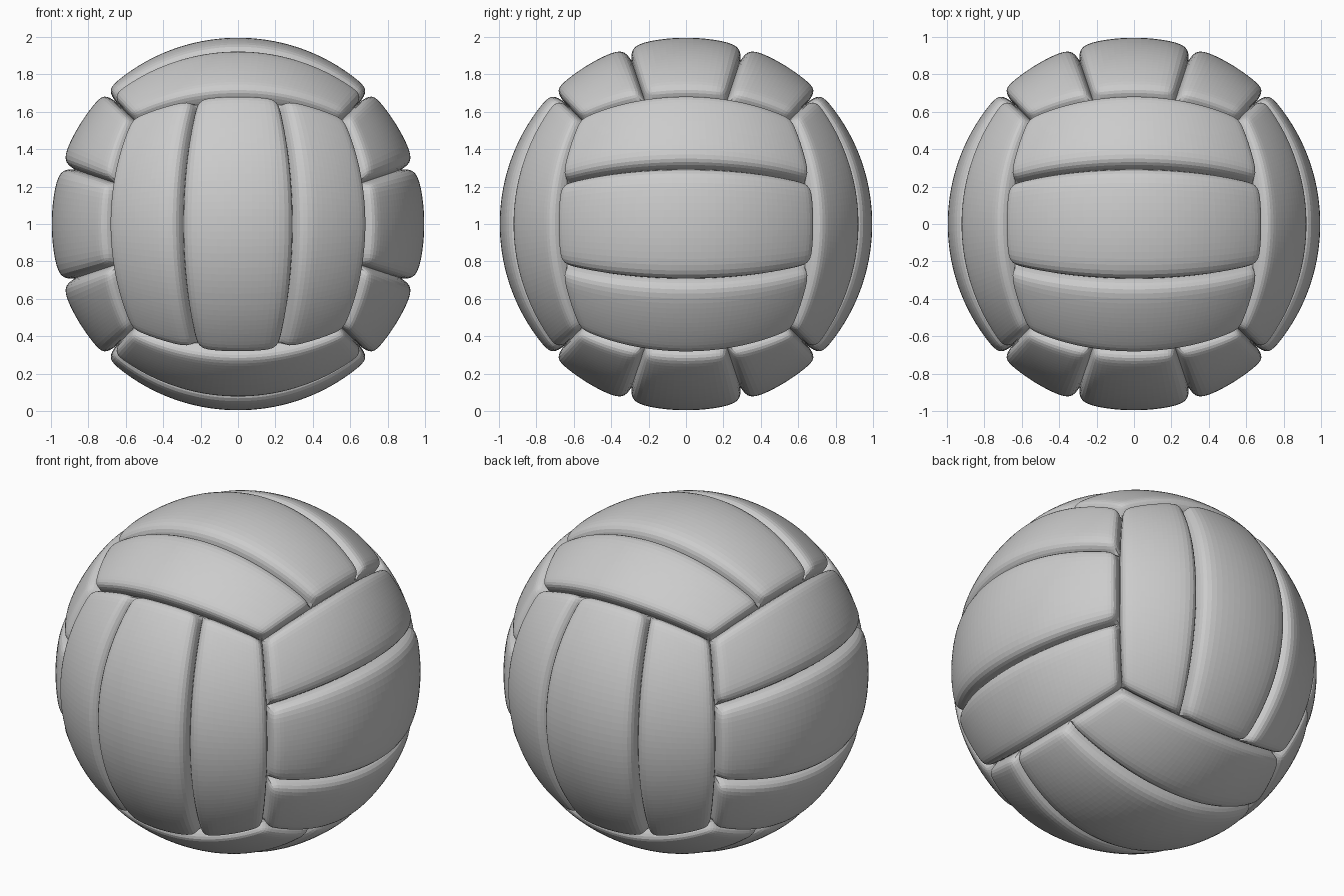
import bpy, bmesh
from mathutils import Vector

if "Cube" in bpy.data.objects:
    bpy.data.objects.remove(bpy.data.objects["Cube"])

N = 12                 # grid cells along each cube side (three strips of four)
GROOVE, OUTER = 0.925, 1.004
GAP = 0.025            # how far each panel rim pulls in from the seam

# Cube with a regular grid on each side; seams stay shared between panels
bm = bmesh.new()
bmesh.ops.create_cube(bm, size=2)
bmesh.ops.subdivide_edges(bm, edges=bm.edges[:], cuts=N - 1, use_grid_fill=True)
bm.normal_update()

# Sort faces into 18 strips: x sides split along z, y sides along x, z sides along y
panels = {}
for f in bm.faces:
    c = f.calc_center_median()
    a = max(range(3), key=lambda i: abs(c[i]))
    s = (a + 2) % 3
    strip = min(2, int((c[s] + 1) * 1.5))
    panels.setdefault((a, c[a] > 0, strip), []).append(f)

# Raise every strip into a padded panel
raised = set()
for (a, _, strip), faces in panels.items():
    out = bmesh.ops.extrude_face_region(bm, geom=faces)["geom"]
    verts = [g for g in out if isinstance(g, bmesh.types.BMVert)]
    bmesh.ops.delete(bm, geom=[f for f in faces if f.is_valid], context='FACES')
    s, l = (a + 2) % 3, (a + 1) % 3
    mid = (strip - 1) * 2 / 3
    for v in verts:
        v.co[s] = mid + (v.co[s] - mid) * (1 - 3 * GAP)
        v.co[l] *= 1 - GAP
        v.co = v.co.normalized() * OUTER
        raised.add(v)

# Seam vertices form the groove bottoms, kept sharp
crease = bm.edges.layers.float.new("crease_edge")
for v in bm.verts:
    if v not in raised:
        v.co = v.co.normalized() * GROOVE
for e in bm.edges:
    if not any(v in raised for v in e.verts):
        e[crease] = 1.0
loose = [v for v in bm.verts if not v.link_faces]
bmesh.ops.delete(bm, geom=loose, context='VERTS')
bmesh.ops.recalc_face_normals(bm, faces=bm.faces[:])

mesh = bpy.data.meshes.new("ball_panels")
bm.to_mesh(mesh)
bm.free()
ball = bpy.data.objects.new("ball_panels", mesh)
ball.location.z = 1
bpy.context.collection.objects.link(ball)
sub = ball.modifiers.new("round_panels", 'SUBSURF')
sub.levels = sub.render_levels = 2
